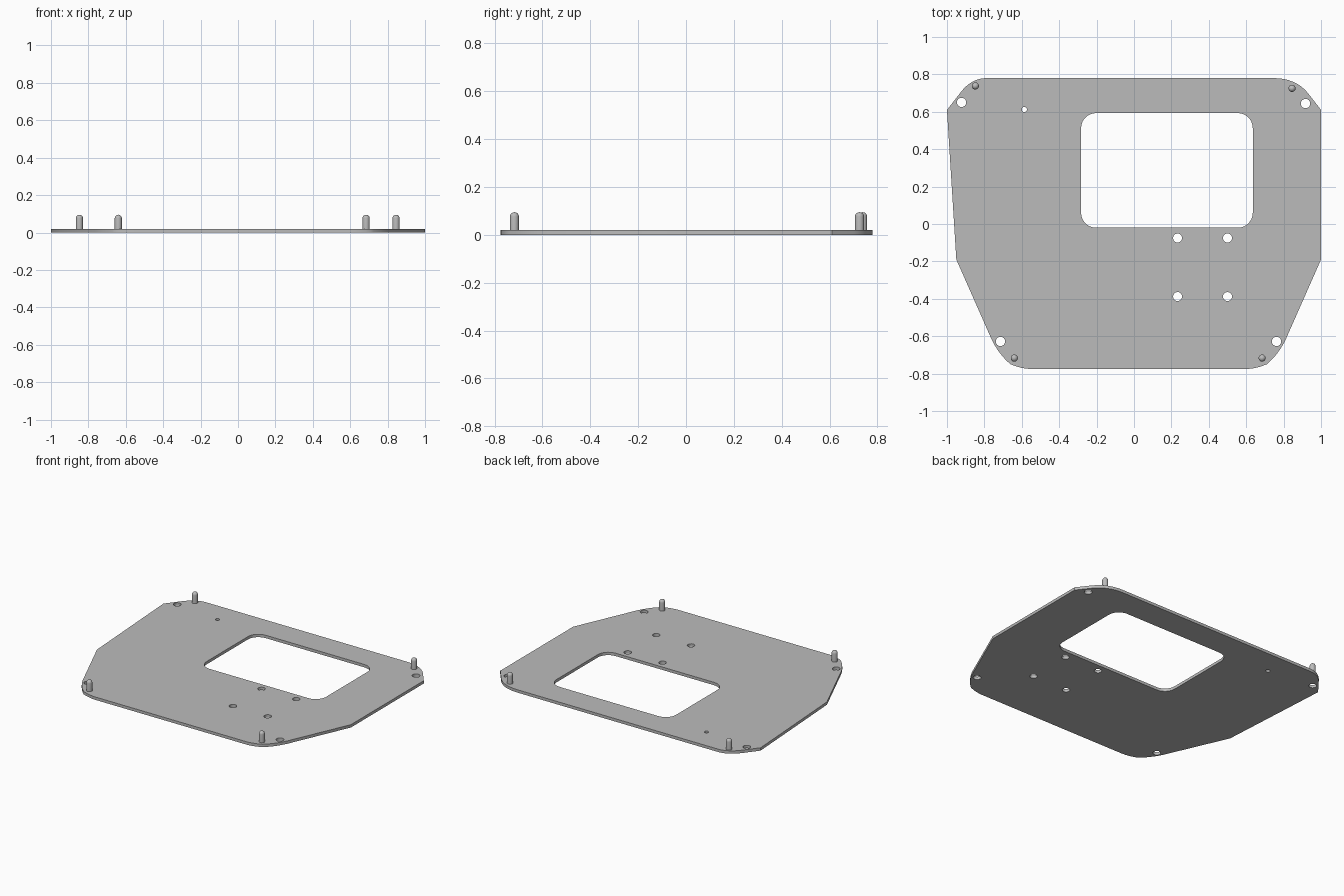
import bpy, bmesh, math
from mathutils import Vector

cube = bpy.data.objects.get("Cube")
if cube:
    bpy.data.objects.remove(cube, do_unlink=True)

THICK = 0.02

grey = bpy.data.materials.new("plain_grey")
grey.use_nodes = True
colour = (0.5, 0.5, 0.5, 1)
grey.diffuse_color = colour
grey.node_tree.nodes["Principled BSDF"].inputs["Base Color"].default_value = colour


def bend(a, c, b, n=8):
    """Rounded corner from a to b, pulled towards c."""
    a, b, c = Vector(a), Vector(b), Vector(c)
    return [a * (1 - t) ** 2 + c * 2 * t * (1 - t) + b * t * t
            for t in (i / n for i in range(n + 1))]


def arc(x, y, r, start=0, sweep=math.tau, n=24):
    return [(x + r * math.cos(start + sweep * i / n),
             y + r * math.sin(start + sweep * i / n)) for i in range(n)]


def rounded_rect(x0, x1, y0, y1, r):
    corners = [(x1 - r, y1 - r), (x0 + r, y1 - r), (x0 + r, y0 + r), (x1 - r, y0 + r)]
    pts = []
    for k, (x, y) in enumerate(corners):
        pts += arc(x, y, r, k * math.pi / 2, math.pi / 2 * 8 / 7, 8)
    return pts


def finish(name, bm, location=(0, 0, 0)):
    bmesh.ops.recalc_face_normals(bm, faces=bm.faces)
    mesh = bpy.data.meshes.new(name)
    bm.to_mesh(mesh)
    bm.free()
    mesh.materials.clear()
    mesh.materials.append(grey)
    obj = bpy.data.objects.new(name, mesh)
    obj.location = location
    bpy.context.collection.objects.link(obj)
    bpy.ops.object.select_all(action='DESELECT')
    obj.select_set(True)
    bpy.context.view_layer.objects.active = obj
    bpy.ops.object.shade_smooth_by_angle(angle=math.radians(30))
    return obj


# Plate outline, anticlockwise from the rear right
outline = [(1, -0.19), (1, 0.61)]
outline += bend((0.93, 0.70), (0.865, 0.78), (0.745, 0.78))
outline += bend((-0.79, 0.78), (-0.87, 0.78), (-0.93, 0.70))
outline += [(-1, 0.61), (-0.95, -0.19)]
outline += bend((-0.76, -0.62), (-0.72, -0.70), (-0.66, -0.75))
outline += bend((-0.66, -0.75), (-0.60, -0.775), (-0.55, -0.775), 4)
outline += bend((0.60, -0.775), (0.65, -0.775), (0.71, -0.75), 4)
outline += bend((0.71, -0.75), (0.77, -0.70), (0.81, -0.62))

# Window and drilled holes
loops = [outline, rounded_rect(-0.283, 0.635, -0.02, 0.593, 0.08)]
loops += [arc(x, y, 0.025) for x, y in
          [(-0.922, 0.65), (0.917, 0.644), (-0.714, -0.628), (0.762, -0.628)]]
loops += [arc(x, y, 0.024) for x in (0.233, 0.5) for y in (-0.075, -0.388)]
loops.append(arc(-0.586, 0.612, 0.014, n=16))

# Flat filled curve, extruded and turned into a mesh
curve = bpy.data.curves.new("plate_profile", 'CURVE')
curve.dimensions = '2D'
curve.fill_mode = 'BOTH'
curve.extrude = THICK / 2
for pts in loops:
    clean = []
    for p in pts:
        if not clean or (Vector(p) - Vector(clean[-1])).length > 1e-4:
            clean.append(p)
    spline = curve.splines.new('POLY')
    spline.points.add(len(clean) - 1)
    for sp, p in zip(spline.points, clean):
        sp.co = (p[0], p[1], 0, 1)
    spline.use_cyclic_u = True

profile = bpy.data.objects.new("plate_profile", curve)
bpy.context.collection.objects.link(profile)
bpy.context.view_layer.update()
evaluated = profile.evaluated_get(bpy.context.evaluated_depsgraph_get())
flat_mesh = evaluated.to_mesh()
bm = bmesh.new()
bm.from_mesh(flat_mesh)
evaluated.to_mesh_clear()
bpy.data.objects.remove(profile, do_unlink=True)
bmesh.ops.remove_doubles(bm, verts=bm.verts, dist=1e-5)
bmesh.ops.translate(bm, verts=bm.verts, vec=(0, 0, THICK / 2))
finish("base_plate", bm)


# Round-topped locating pins
def pin(name, x, y, r=0.019, top=0.095):
    bm = bmesh.new()
    bmesh.ops.create_uvsphere(bm, u_segments=20, v_segments=10, radius=r)
    low = [v for v in bm.verts if v.co.z < -1e-5]
    bmesh.ops.delete(bm, geom=low, context='VERTS')
    rim = [e for e in bm.edges if e.is_boundary]
    new = bmesh.ops.extrude_edge_only(bm, edges=rim)["geom"]
    for v in new:
        if isinstance(v, bmesh.types.BMVert):
            v.co.z = THICK / 2 - (top - r)
    bmesh.ops.holes_fill(bm, edges=[e for e in bm.edges if e.is_boundary])
    finish(name, bm, (x, y, top - r))


pin("rear_right_pin", -0.848, 0.738)
pin("rear_left_pin", 0.845, 0.725)
pin("front_right_pin", -0.64, -0.717)
pin("front_left_pin", 0.685, -0.717)
